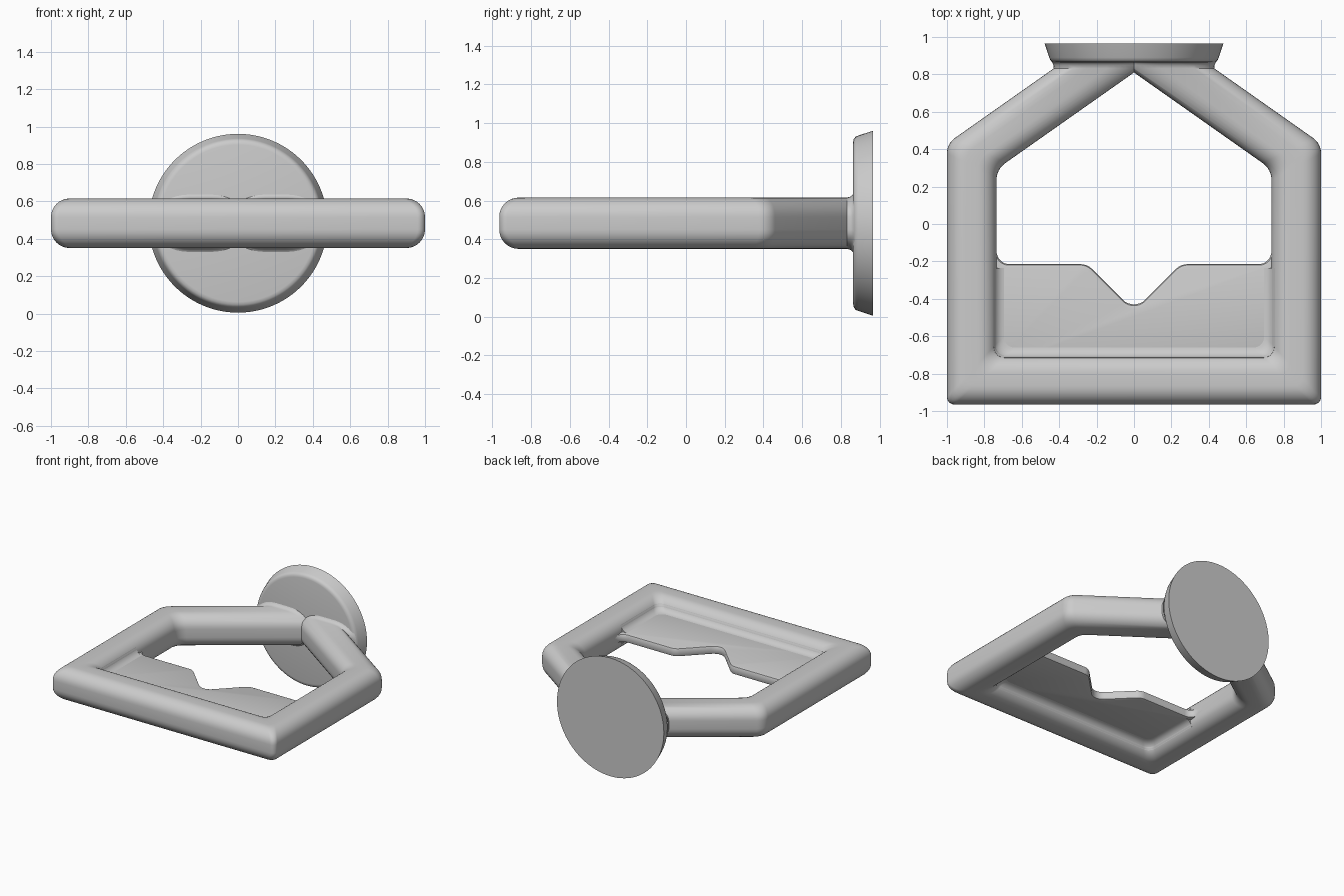
import bpy, bmesh, math
from mathutils import Vector, Matrix

cube = bpy.data.objects.get("Cube")
if cube:
    bpy.data.objects.remove(cube, do_unlink=True)

MID = 0.483      # height of the frame's centre plane
BAR = 0.265      # width and height of the frame bar
ROUND = 0.1      # rounding of the bar's section

grey = bpy.data.materials.new("plain_grey")
grey.use_nodes = True
grey.diffuse_color = (0.6, 0.6, 0.6, 1)
grey.node_tree.nodes["Principled BSDF"].inputs["Base Color"].default_value = (0.6, 0.6, 0.6, 1)


def outline(corners, radii, inset, steps=8):
    """Counter-clockwise polygon, inset and with filleted corners."""
    pts = []
    count = len(corners)
    for i, r in enumerate(radii):
        p = Vector(corners[i])
        d0 = (p - Vector(corners[i - 1])).normalized()
        d1 = (Vector(corners[(i + 1) % count]) - p).normalized()
        n0, n1 = Vector((-d0.y, d0.x)), Vector((-d1.y, d1.x))
        v = p + (n0 + n1) * inset / (1 + n0.dot(n1))
        turn = math.atan2(d0.x * d1.y - d0.y * d1.x, d0.dot(d1))
        side = math.copysign(1, turn)
        centre = v - d0 * r * math.tan(abs(turn) / 2) + n0 * side * r
        for k in range(steps + 1):
            pts.append(centre - Matrix.Rotation(turn * k / steps, 2) @ n0 * side * r)
    return pts


def loft(rings, closed):
    """Skin equal rings; closed joins last to first, otherwise cap both ends."""
    bm = bmesh.new()
    loops = [[bm.verts.new(p) for p in ring] for ring in rings]
    n = len(loops[0])
    pairs = list(zip(loops, loops[1:])) + ([(loops[-1], loops[0])] if closed else [])
    for a, b in pairs:
        for i in range(n):
            j = (i + 1) % n
            bm.faces.new((a[i], a[j], b[j], b[i]))
    if not closed:
        bm.faces.new(loops[0])
        bm.faces.new(loops[-1])
    bmesh.ops.remove_doubles(bm, verts=bm.verts, dist=0.00001)
    return bm


def trim(bm, y):
    """Remove everything behind y."""
    bmesh.ops.bisect_plane(bm, geom=bm.verts[:] + bm.edges[:] + bm.faces[:],
                           plane_co=(0, y, 0), plane_no=(0, 1, 0), clear_outer=True)


def finish(name, bm):
    bmesh.ops.recalc_face_normals(bm, faces=bm.faces)
    mesh = bpy.data.meshes.new(name)
    bm.to_mesh(mesh)
    bm.free()
    obj = bpy.data.objects.new(name, mesh)
    bpy.context.collection.objects.link(obj)
    mesh.materials.append(grey)
    bpy.ops.object.select_all(action='DESELECT')
    obj.select_set(True)
    bpy.context.view_layer.objects.active = obj
    bpy.ops.object.shade_smooth_by_angle(angle=math.radians(35))
    return obj


# House-shaped frame outline: front corners, shoulders, apex
FRAME = [(-1, -0.965), (1, -0.965), (1, 0.43), (0, 1.134), (-1, 0.43)]
OUTER_R = [0.04, 0.04, 0.1, 0, 0.1]
INNER_R = [0.06, 0.06, 0.11, 0, 0.11]


def frame_ring(d, z):
    t = min(d / BAR, 1)
    radii = [a + (b - a) * t for a, b in zip(OUTER_R, INNER_R)]
    return [(p.x, p.y, MID + z) for p in outline(FRAME, radii, d)]


# Frame: rounded square section carried round the outline
half = BAR / 2
section = []
for quarter in range(4):
    for k in range(9):
        a = math.pi / 2 * (quarter + k / 8)
        cx = math.copysign(half - ROUND, math.cos(math.pi / 2 * (quarter + 0.5)))
        cz = math.copysign(half - ROUND, math.sin(math.pi / 2 * (quarter + 0.5)))
        section.append((half + cx + ROUND * math.cos(a), cz + ROUND * math.sin(a)))
bm = loft([frame_ring(d, z) for d, z in section], True)
trim(bm, 0.832)

# Flare where the arms run into the disc
rim = [e for e in bm.edges if e.is_boundary]
for dy, fx, fz in ((0.018, 1.004, 1.04), (0.012, 1.012, 1.08), (0.008, 1.025, 1.12)):
    grown = bmesh.ops.extrude_edge_only(bm, edges=rim)["geom"]
    rim = [g for g in grown if isinstance(g, bmesh.types.BMEdge) and g.is_boundary]
    for v in {v for e in rim for v in e.verts}:
        v.co = (v.co.x * fx, v.co.y + dy, MID + (v.co.z - MID) * fz)
finish("frame", bm)

# Web plate with a notch in its rear edge
right_side = [(0.8, -0.8), (0.8, -0.1), (0.735, -0.1), (0.735, -0.215), (0.25, -0.215)]
right_r = [0, 0, 0, 0.07, 0.085]
plate = right_side + [(0, -0.465)] + [(-x, y) for x, y in reversed(right_side)]
plate_r = right_r + [0.085] + right_r[::-1]
edge = [(0.018, -0.035), (0.005, -0.03), (0, -0.017)]
edge += [(d, -z) for d, z in reversed(edge)]
finish("web_plate", loft([[(p.x, p.y, MID + z) for p in outline(plate, plate_r, d)]
                          for d, z in edge], False))

# Fillets between plate and bars, above and below
for name, s in (("upper_fillet", 1), ("lower_fillet", -1)):
    start, bend, end = Vector((0.25, 0.086)), Vector((0.265, 0.037)), Vector((0.31, 0.034))
    curve = [start.lerp(bend, k / 6).lerp(bend.lerp(end, k / 6), k / 6) for k in range(7)]
    curve += [Vector((0.3, 0.01)), Vector((0.2, 0.01))]
    bm = loft([frame_ring(c.x, s * c.y) for c in curve], True)
    trim(bm, -0.235)
    bmesh.ops.holes_fill(bm, edges=[e for e in bm.edges if e.is_boundary])
    finish(name, bm)

# Round mounting disc, flaring toward the back
disc = [(0.42, 0.864), (0.435, 0.867), (0.447, 0.876), (0.453, 0.89), (0.478, 0.966)]
SEG = 96
finish("mounting_disc", loft([[(r * math.cos(math.tau * k / SEG), y,
                                MID + r * math.sin(math.tau * k / SEG))
                               for k in range(SEG)] for r, y in disc], False))
